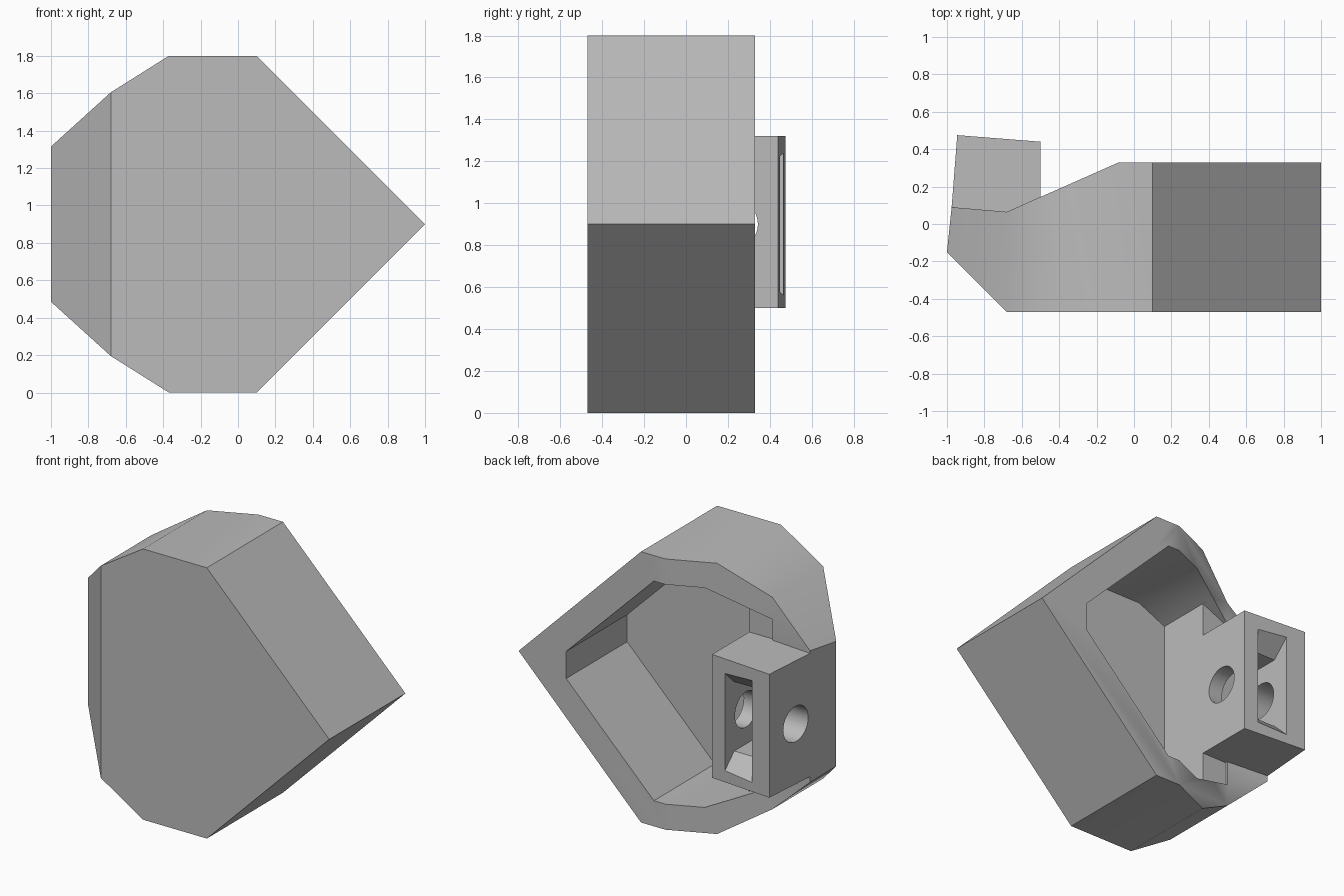
import bpy, bmesh, math
from mathutils import Vector

if "Cube" in bpy.data.objects:
    bpy.data.objects.remove(bpy.data.objects["Cube"], do_unlink=True)

grey = bpy.data.materials.new("plain_grey")
grey.use_nodes = True
grey.diffuse_color = (0.5, 0.5, 0.5, 1)
grey.node_tree.nodes["Principled BSDF"].inputs["Base Color"].default_value = (0.5, 0.5, 0.5, 1)


def loft(name, bottom, top):
    """Closed solid between two matching outlines."""
    bm = bmesh.new()
    a = [bm.verts.new(p) for p in bottom]
    b = [bm.verts.new(p) for p in top]
    bm.faces.new(a)
    bm.faces.new(b)
    for i in range(len(a)):
        j = (i + 1) % len(a)
        bm.faces.new((a[i], a[j], b[j], b[i]))
    bmesh.ops.recalc_face_normals(bm, faces=bm.faces)
    mesh = bpy.data.meshes.new(name)
    bm.to_mesh(mesh)
    bm.free()
    mesh.materials.append(grey)
    obj = bpy.data.objects.new(name, mesh)
    bpy.context.collection.objects.link(obj)
    return obj


def prism_y(name, xz, y0, y1):
    return loft(name, [(x, y0, z) for x, z in xz], [(x, y1, z) for x, z in xz])


def prism_z(name, xy, z0, z1):
    return loft(name, [(x, y, z0) for x, y in xy], [(x, y, z1) for x, y in xy])


def combine(target, other, operation):
    mod = target.modifiers.new(operation, "BOOLEAN")
    mod.operation = operation
    mod.solver = "EXACT"
    mod.object = other
    bpy.context.view_layer.objects.active = target
    bpy.ops.object.modifier_apply(modifier=mod.name)
    bpy.data.objects.remove(other, do_unlink=True)


def mirrored(half, mid=0.9):
    """Complete an upper outline by mirroring it about the middle height."""
    return half + [(x, 2 * mid - z) for x, z in reversed(half) if abs(z - mid) > 1e-6]


# Outer housing: pointed outline trimmed by its plan profile
shell = prism_y("housing", mirrored([(1, 0.9), (0.1, 1.8), (-0.37, 1.8),
                                     (-0.68, 1.605), (-1, 1.315)]), -0.47, 0.33)
plan = prism_z("plan_trim", [(-0.68, -0.47), (1.1, -0.47), (1.1, 0.33), (-0.08, 0.33),
                             (-0.68, 0.065), (-0.975, 0.09), (-1, -0.15)], -0.1, 1.9)
combine(shell, plan, "INTERSECT")

# Hollow interior, with a shallow step next to the mounting block
cavity = prism_y("cavity", mirrored([(0.65, 0.99), (0.005, 1.63), (-0.3, 1.63),
                                     (-0.5, 1.54)]), -0.31, 0.5)
combine(shell, cavity, "DIFFERENCE")
step = prism_y("step", mirrored([(-0.49, 1.544), (-0.68, 1.458)]), 0.05, 0.5)
combine(shell, step, "DIFFERENCE")

# Mounting block at the side
block = prism_z("block", [(-0.5, 0), (-0.5, 0.44), (-0.945, 0.475),
                          (-0.975, 0.09), (-0.982, 0)], 0.5, 1.32)
combine(shell, block, "UNION")

# Slot with a flared mouth, open to the back
slot = loft("slot",
            [(x, 0.08, z) for x, z in mirrored([(-0.6, 1.13), (-0.81, 1.13)])],
            [(x, 0.36, z) for x, z in mirrored([(-0.6, 1.13), (-0.81, 1.13)])])
combine(shell, slot, "DIFFERENCE")
mouth = loft("slot_mouth",
             [(x, 0.35, z) for x, z in mirrored([(-0.6, 1.13), (-0.81, 1.13)])],
             [(x, 0.55, z) for x, z in mirrored([(-0.6, 1.32), (-0.81, 1.32)])])
combine(shell, mouth, "DIFFERENCE")

# Cross hole through the block
ring = [2 * math.pi * i / 32 for i in range(32)]
hole = loft("hole", *[[(x, 0.225 + 0.118 * math.cos(a), 0.9 + 0.118 * math.sin(a)) for a in ring]
                      for x in (-1.2, -0.3)])
combine(shell, hole, "DIFFERENCE")

# Soft shading across the shallow corners only
bpy.ops.object.select_all(action="DESELECT")
shell.select_set(True)
bpy.context.view_layer.objects.active = shell
bpy.ops.object.shade_smooth_by_angle(angle=math.radians(35))
